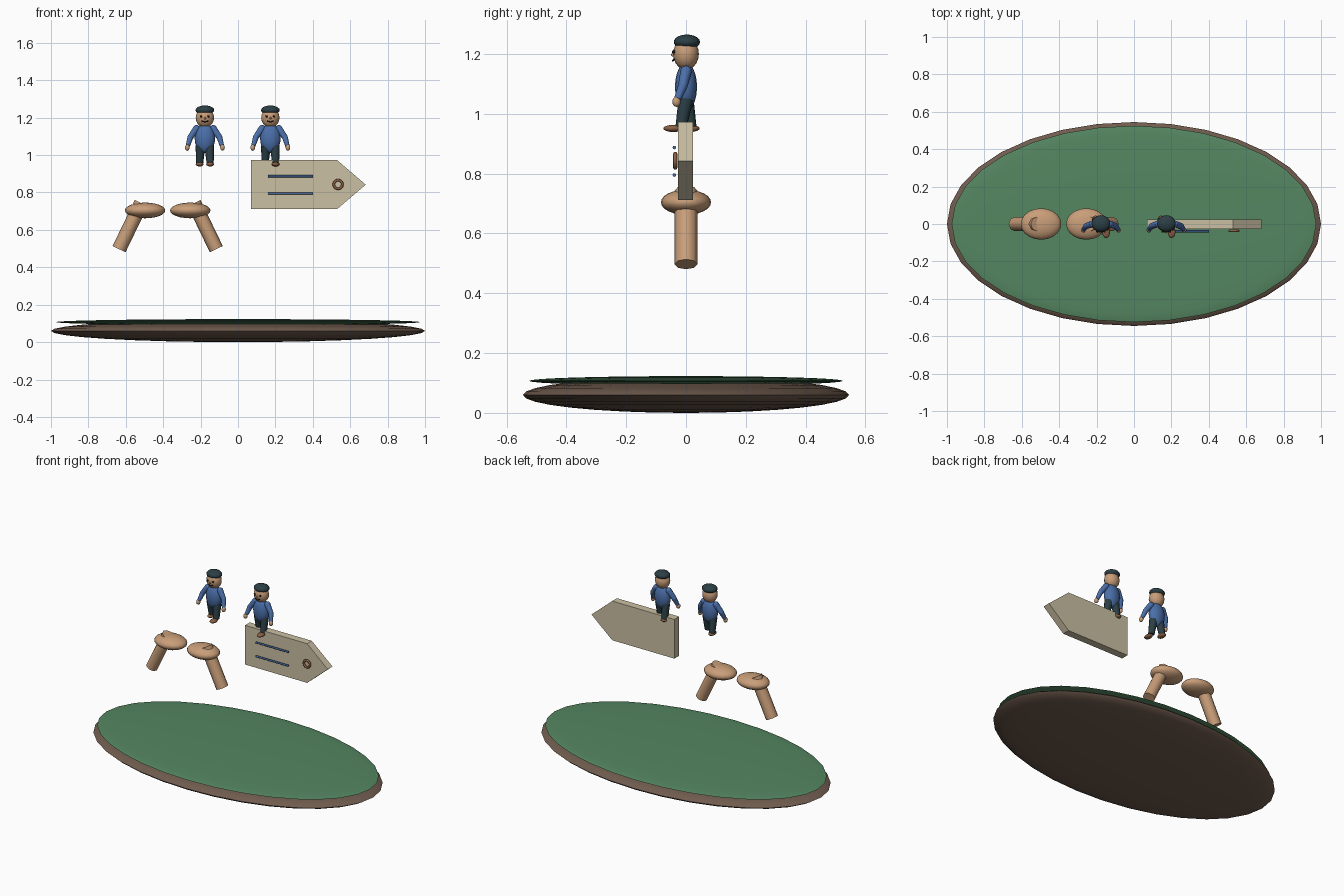
import bpy
from math import radians
from mathutils import Vector

if "Cube" in bpy.data.objects:
    bpy.data.objects.remove(bpy.data.objects["Cube"])


def material(name, rgb):
    m = bpy.data.materials.new(name)
    m.diffuse_color = (*rgb, 1)
    m.use_nodes = True
    m.node_tree.nodes["Principled BSDF"].inputs["Base Color"].default_value = m.diffuse_color
    return m


GREEN = material("grass green", (0.09, 0.24, 0.12))
BROWN = material("earth brown", (0.16, 0.105, 0.075))
TAN = material("tan", (0.58, 0.34, 0.19))
CREAM = material("cream", (0.60, 0.53, 0.37))
BLUE = material("blue", (0.07, 0.16, 0.40))
DARK = material("dark slate", (0.025, 0.05, 0.06))
RUST = material("rust brown", (0.25, 0.12, 0.06))
BLACK = material("black", (0.01, 0.01, 0.01))


def finish(name, mat, smooth=True):
    o = bpy.context.object
    o.name = name
    o.data.materials.append(mat)
    if smooth:
        bpy.ops.object.transform_apply(location=False, rotation=True, scale=True)
        bpy.ops.object.shade_smooth_by_angle(angle=radians(62))
    return o


def ball(name, loc, size, mat, seg=16, rings=10):
    bpy.ops.mesh.primitive_uv_sphere_add(segments=seg, ring_count=rings, radius=1, location=loc)
    bpy.context.object.scale = size
    return finish(name, mat)


def limb(name, a, b, r1, r2, mat, sides=10):
    a, b = Vector(a), Vector(b)
    d = b - a
    bpy.ops.mesh.primitive_cone_add(vertices=sides, radius1=r1, radius2=r2,
                                    depth=d.length, location=(a + b) / 2)
    bpy.context.object.rotation_euler = d.to_track_quat('Z', 'Y').to_euler()
    return finish(name, mat)


# Oval base with grass top
ball("base_earth", (0, 0, 0.06), (1, 0.545, 0.06), BROWN, 32, 16)
ball("base_grass", (0, 0, 0.107), (0.975, 0.525, 0.016), GREEN, 32, 16)

# Pair of mirrored mushroom-like posts with oval caps
for s, side in ((-1, "left"), (1, "right")):
    cx = -0.376
    ball(side + "_post_cap", (cx + s * 0.121, 0, 0.704), (0.108, 0.084, 0.042), TAN, 20, 12)
    limb(side + "_post", (cx + s * 0.26, 0, 0.497), (cx + s * 0.141, 0, 0.743),
         0.0385, 0.0385, TAN, 8)

# Pointed sign board
outline = [(0.07, 0.711), (0.53, 0.711), (0.683, 0.842), (0.53, 0.973), (0.07, 0.973)]
n = len(outline)
verts = [(x, y, z) for y in (-0.027, 0.023) for x, z in outline]
faces = [tuple(range(n)), tuple(range(2 * n - 1, n - 1, -1))]
faces += [(i, i + n, (i + 1) % n + n, (i + 1) % n) for i in range(n)]
mesh = bpy.data.meshes.new("sign_board")
mesh.from_pydata(verts, [], faces)
mesh.materials.append(CREAM)
board = bpy.data.objects.new("sign_board", mesh)
bpy.context.collection.objects.link(board)

# Rods and eyelet on the board front
for i, z in enumerate((0.887, 0.795)):
    limb(f"sign_rod_{i + 1}", (0.16, -0.039, z), (0.40, -0.039, z), 0.006, 0.006, BLUE, 8)
bpy.ops.mesh.primitive_torus_add(major_radius=0.023, minor_radius=0.007, major_segments=16,
                                 minor_segments=8, location=(0.535, -0.036, 0.843),
                                 rotation=(radians(90), 0, 0))
finish("sign_eyelet", RUST)


def figure(tag, x):
    # Body, head and cap
    ball(tag + "_torso", (x, 0, 1.09), (0.055, 0.037, 0.08), BLUE)
    ball(tag + "_head", (x, 0, 1.2), (0.049, 0.043, 0.053), TAN)
    ball(tag + "_cap", (x, 0.003, 1.24), (0.05, 0.044, 0.025), DARK)
    # Face
    ball(tag + "_nose", (x, -0.043, 1.197), (0.006, 0.007, 0.006), TAN, 8, 6)
    for s in (-1, 1):
        ball(tag + "_eye", (x + s * 0.02, -0.041, 1.207), (0.006, 0.006, 0.006), BLACK, 8, 6)
        limb(tag + "_mouth", (x, -0.044, 1.177), (x + s * 0.018, -0.04, 1.182),
             0.003, 0.003, BLACK, 6)
        # Arms with elbows and hands
        sh, el, ha = ((x + s * 0.045, 0, 1.142), (x + s * 0.078, -0.01, 1.095),
                      (x + s * 0.091, -0.028, 1.05))
        ball(tag + "_shoulder", sh, (0.019,) * 3, BLUE, 10, 8)
        limb(tag + "_upper_arm", sh, el, 0.019, 0.016, BLUE)
        ball(tag + "_elbow", el, (0.016,) * 3, BLUE, 10, 8)
        limb(tag + "_forearm", el, ha, 0.016, 0.012, BLUE)
        ball(tag + "_hand", (x + s * 0.094, -0.032, 1.04), (0.013, 0.014, 0.017), TAN, 10, 8)
        # Striding legs and shoes
        fy = -0.028 * s
        limb(tag + "_leg", (x + s * 0.024, 0, 1.05), (x + s * 0.028, fy * 0.6, 0.955),
             0.026, 0.019, DARK)
        ball(tag + "_shoe", (x + s * 0.028, fy - 0.015, 0.951), (0.021, 0.033, 0.012), RUST, 12, 8)


figure("left_figure", -0.177)
figure("right_figure", 0.173)
